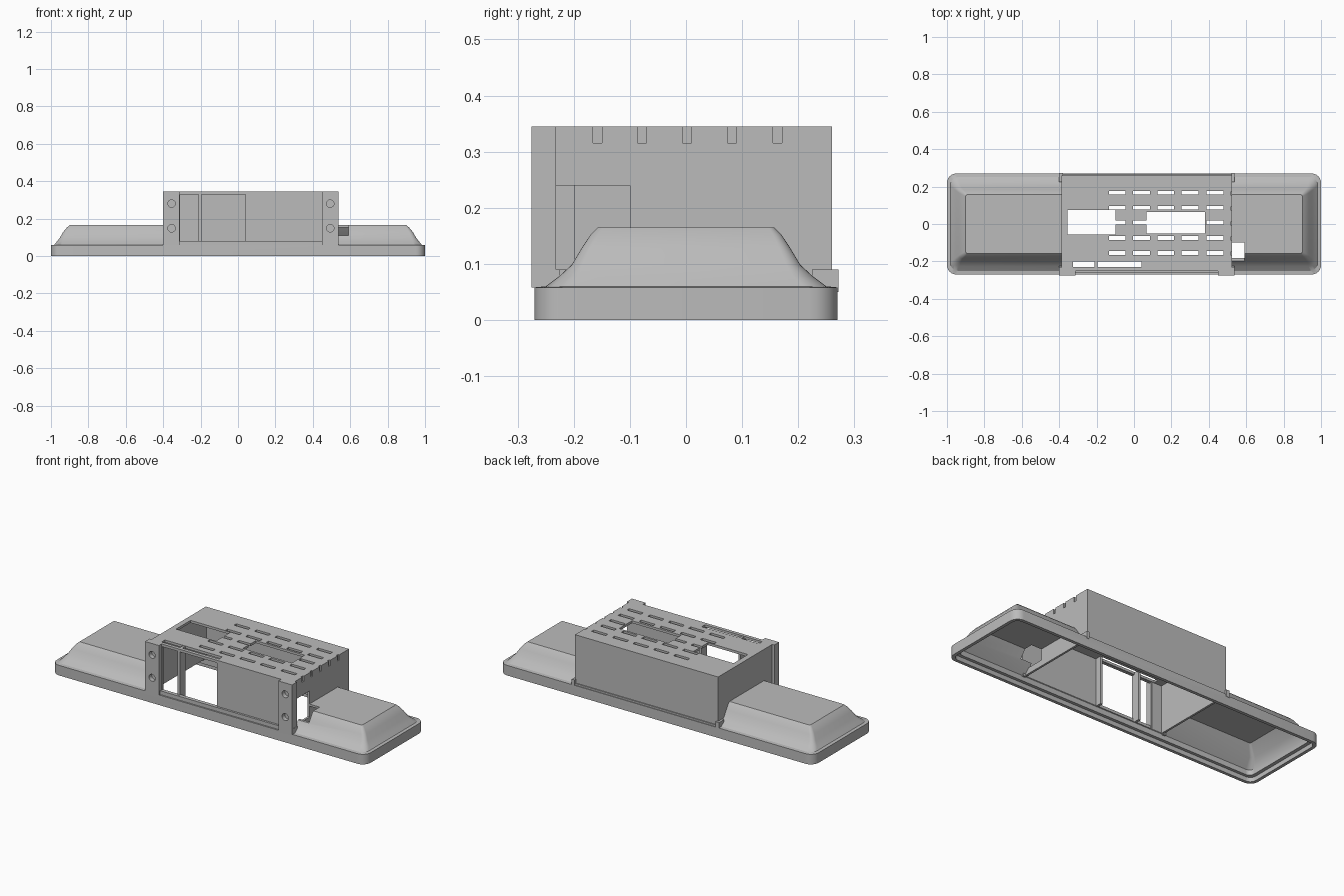
import bpy, bmesh, math
from mathutils import Matrix

if "Cube" in bpy.data.objects:
    bpy.data.objects.remove(bpy.data.objects["Cube"])

grey = bpy.data.materials.new("plain grey")
grey.use_nodes = True
grey.diffuse_color = (0.5, 0.5, 0.5, 1)
grey.node_tree.nodes["Principled BSDF"].inputs["Base Color"].default_value = (0.5, 0.5, 0.5, 1)


def finish(name, bm):
    bmesh.ops.recalc_face_normals(bm, faces=bm.faces[:])
    mesh = bpy.data.meshes.new(name)
    bm.to_mesh(mesh)
    bm.free()
    mesh.materials.append(grey)
    obj = bpy.data.objects.new(name, mesh)
    bpy.context.collection.objects.link(obj)
    return obj


def add_box(bm, x0, x1, y0, y1, z0, z1):
    m = Matrix.Translation(((x0 + x1) / 2, (y0 + y1) / 2, (z0 + z1) / 2))
    m = m @ Matrix.Diagonal((x1 - x0, y1 - y0, z1 - z0, 1))
    bmesh.ops.create_cube(bm, size=1, matrix=m)


def boxes(name, items):
    bm = bmesh.new()
    for item in items:
        add_box(bm, *item)
    return finish(name, bm)


def select_only(obj):
    bpy.ops.object.select_all(action='DESELECT')
    obj.select_set(True)
    bpy.context.view_layer.objects.active = obj


def cut(obj, cutter):
    cutter.hide_render = True
    mod = obj.modifiers.new("cut", 'BOOLEAN')
    mod.operation = 'DIFFERENCE'
    mod.solver = 'EXACT'
    mod.object = cutter
    select_only(obj)
    bpy.ops.object.modifier_apply(modifier=mod.name)
    bpy.data.objects.remove(cutter)


def rounded_ring(bm, hx, hy, r, z, steps=6):
    ring = []
    for quarter, (sx, sy) in enumerate([(1, 1), (-1, 1), (-1, -1), (1, -1)]):
        for i in range(steps + 1):
            a = math.pi / 2 * (quarter + i / steps)
            ring.append(bm.verts.new((sx * (hx - r) + r * math.cos(a),
                                      sy * (hy - r) + r * math.sin(a), z)))
    return ring


# Hollow domed base: outer skin down to the rim, then inner skin back up
profile = [(0.90, 0.157, 0.01, 0.165), (0.915, 0.17, 0.015, 0.152),
           (0.935, 0.186, 0.02, 0.128), (0.952, 0.204, 0.025, 0.098),
           (0.968, 0.226, 0.035, 0.078), (0.982, 0.25, 0.04, 0.06),
           (1, 0.27, 0.05, 0.058), (1, 0.27, 0.05, 0),
           (0.982, 0.252, 0.035, 0), (0.982, 0.252, 0.035, 0.025),
           (0.962, 0.235, 0.03, 0.025), (0.962, 0.235, 0.03, 0.055),
           (0.938, 0.19, 0.02, 0.1), (0.89, 0.15, 0.01, 0.153)]
bm = bmesh.new()
rings = [rounded_ring(bm, *p) for p in profile]
for a, b in zip(rings, rings[1:]):
    for i in range(len(a)):
        j = (i + 1) % len(a)
        bm.faces.new((a[i], a[j], b[j], b[i]))
bm.faces.new(rings[0])
bm.faces.new(rings[-1])
base = finish("domed_base", bm)
cut(base, boxes("bay_cutter", [(-0.38, 0.52, -0.4, 0.4, 0.058, 0.4)]))
cut(base, boxes("port_cutter", [(0.5, 0.59, -0.232, -0.1, 0.11, 0.4)]))
select_only(base)
bpy.ops.object.shade_smooth_by_angle(angle=math.radians(30))

# Housing: open-bottomed box with front opening and side port
LEFT, RIGHT, FRONT, BACK, FLOOR, TOP = -0.387, 0.525, -0.25, 0.26, 0.056, 0.345
housing = boxes("housing", [(LEFT, RIGHT, FRONT, BACK, FLOOR, TOP)])
cut(housing, boxes("inside_cutter", [(LEFT + 0.012, RIGHT - 0.012, FRONT + 0.015,
                                      BACK - 0.012, -0.1, TOP - 0.014)]))
cut(housing, boxes("opening_cutter", [(-0.31, 0.04, -0.4, -0.22, 0.06, 0.33),
                                      (0.5, 0.6, -0.232, -0.1, 0.09, 0.24)]))

# Large windows and the narrow front slot in the roof
cut(housing, boxes("roof_cutter", [(-0.355, -0.1, -0.057, 0.075, 0.3, 0.4),
                                   (0.068, 0.38, -0.052, 0.065, 0.3, 0.4),
                                   (-0.325, 0.04, -0.23, -0.2, 0.3, 0.4)]))

# Vent slots in the roof, notches along the right wall
rows = [-0.155, -0.075, 0.008, 0.087, 0.167]
columns = [-0.09, 0.04, 0.17, 0.3, 0.433]
cut(housing, boxes("vent_cutter", [(x - 0.045, x + 0.045, y - 0.01, y + 0.01, 0.3, 0.4)
                                   for y in rows for x in columns
                                   if not (y == rows[2] and 0.1 < x < 0.35)]))
cut(housing, boxes("notch_cutter", [(RIGHT - 0.008, RIGHT + 0.05, y - 0.008, y + 0.008,
                                     0.315, 0.4)
                                    for y in (-0.158, -0.078, 0.002, 0.082, 0.163)]))

# Upright dividers in the front opening
boxes("front_dividers", [(x - 0.007, x + 0.007, FRONT, -0.198, FLOOR, TOP - 0.002)
                         for x in (-0.203, 0.047)])

# Corner posts with screw holes
posts = boxes("corner_posts", [(-0.4, -0.312, -0.275, -0.232, 0.058, TOP),
                               (0.45, 0.537, -0.275, -0.232, 0.058, TOP)])
bm = bmesh.new()
for x in (-0.355, 0.493):
    for z in (0.148, 0.28):
        m = Matrix.Translation((x, -0.27, z)) @ Matrix.Rotation(math.pi / 2, 4, 'X')
        bmesh.ops.create_cone(bm, cap_ends=True, segments=20, radius1=0.02,
                              radius2=0.02, depth=0.06, matrix=m)
cut(posts, finish("screw_cutter", bm))

# Lips and tabs where the housing meets the rim
boxes("front_lip", [(-0.33, 0.48, -0.262, FRONT + 0.01, 0.055, 0.08)])
boxes("back_lip", [(-0.38, 0.52, 0.25, 0.266, 0.055, 0.068)])
boxes("corner_tabs", [(x0, x1, y0, y1, 0.05, 0.09)
                      for x0, x1 in ((-0.4, -0.38), (0.52, 0.538))
                      for y0, y1 in ((-0.268, -0.225), (0.225, 0.272))])
